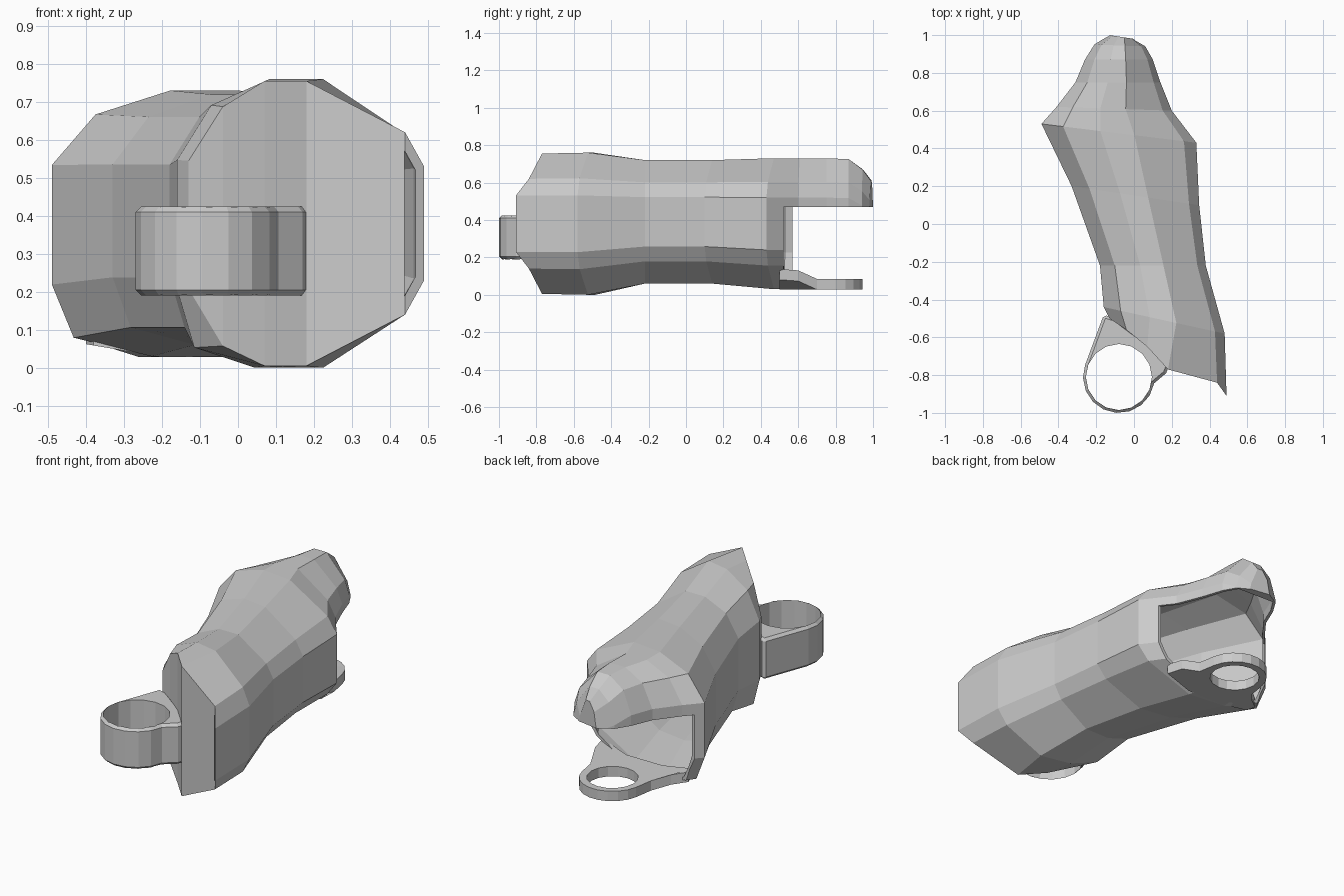
import bpy, bmesh, math

if "Cube" in bpy.data.objects:
    bpy.data.objects.remove(bpy.data.objects["Cube"])


def make_object(name, bm):
    bmesh.ops.recalc_face_normals(bm, faces=bm.faces)
    mesh = bpy.data.meshes.new(name)
    bm.to_mesh(mesh)
    bm.free()
    ob = bpy.data.objects.new(name, mesh)
    bpy.context.collection.objects.link(ob)
    return ob


def prism(name, outline, z0, z1):
    bm = bmesh.new()
    low = [bm.verts.new((x, y, z0)) for x, y in outline]
    high = [bm.verts.new((x, y, z1)) for x, y in outline]
    bm.faces.new(low)
    bm.faces.new(high)
    n = len(outline)
    for i in range(n):
        j = (i + 1) % n
        bm.faces.new((low[i], low[j], high[j], high[i]))
    return make_object(name, bm)


def arc(cx, cy, r, a0, a1, n):
    return [(cx + r * math.cos(math.radians(a0 + (a1 - a0) * i / n)),
             cy + r * math.sin(math.radians(a0 + (a1 - a0) * i / n))) for i in range(n + 1)]


def apply_modifier(ob, mod):
    bpy.context.view_layer.objects.active = ob
    bpy.ops.object.modifier_apply(modifier=mod.name)


def cut(ob, cutter):
    mod = ob.modifiers.new("cut", 'BOOLEAN')
    mod.operation = 'DIFFERENCE'
    mod.solver = 'EXACT'
    mod.object = cutter
    apply_modifier(ob, mod)
    bpy.data.objects.remove(cutter)


# Cross-section of the shell: fractions of width and height
PROFILE = [(0, .27), (0, .72), (.14, .91), (.38, 1), (.6, 1), (.92, .82),
           (1, .7), (1, .3), (.92, .18), (.6, 0), (.32, 0), (.07, .07)]
CAP = [(0, 1, 2, 11), (11, 2, 3, 10), (10, 3, 4, 9), (9, 4, 5, 8), (8, 5, 6, 7)]

# Stations: y at left, y at right, left x, right x, bottom z, top z
STATIONS = [
    (-.44, -.58, -.16, .48, 0, .76),
    (-.22, -.22, -.18, .38, .06, .72),
    (.2, .1, -.33, .345, .06, .72),
    (.53, .43, -.49, .33, .03, .73),
    (.62, .6, -.41, .2, .03, .73),
    (.75, .75, -.31, .14, .03, .73),
    (.87, .87, -.26, .1, .03, .725),
    (.95, .94, -.21, .06, .03, .67),
    (1, .98, -.13, .0, .03, .61),
]

# Front rim curves around the hinge: width fraction -> x, y
FRONT = {0: (-.13, -.5), .07: (-.04, -.56), .14: (-.04, -.56), .32: (.07, -.65),
         .38: (.07, -.65), .6: (.18, -.77), .92: (.44, -.84), 1: (.49, -.91)}


def loft(name, stations, inset=0):
    bm = bmesh.new()
    # Front rim first, pulled inwards when an inset is given
    k = 1 - inset * 4
    rings = [[bm.verts.new((.18 + (FRONT[u][0] - .18) * k, FRONT[u][1] + inset * 1.5,
                            .38 + .75 * (w - .5) * k)) for u, w in PROFILE]]
    for yl, yr, xl, xr, zb, zt in stations:
        xl, xr, zb, zt = xl + inset, xr - inset, zb + inset, zt - inset
        rings.append([bm.verts.new((xl + (xr - xl) * u, yl + (yr - yl) * u, zb + (zt - zb) * w))
                      for u, w in PROFILE])
    n = len(PROFILE)
    for a, b in zip(rings, rings[1:]):
        for i in range(n):
            j = (i + 1) % n
            bm.faces.new((a[i], a[j], b[j], b[i]))
    for ring in (rings[0], rings[-1]):
        for q in CAP:
            bm.faces.new([ring[i] for i in q])
    return make_object(name, bm)


# Thin hollow shell, with the open slot under the rear hood
shell = loft("limb_shell", STATIONS)
cut(shell, loft("cavity_cutter", STATIONS[:-1], inset=.018))
cut(shell, prism("slot_cutter", [(-.7, .6), (-.49, .57), (-.33, .57), (.2, .52), (.7, .52),
                                 (.7, 1.3), (-.7, 1.3)], -.2, .47))

# Lower fork plate with its eyelet, edges turned up to meet the shell
plate = prism("lower_fork_plate",
              [(-.2, .5), (-.38, .5), (-.4, .55), (-.33, .61), (-.26, .69)]
              + arc(-.07, .77, .175, 170, 10, 9)
              + [(.12, .7), (.16, .6), (.18, .5), (.03, .5)], .028, .085)
cut(plate, prism("eyelet_cutter", arc(-.07, .77, .135, 0, 337.5, 15), -.1, .3))
for v in plate.data.vertices:
    if v.co.y < .65:
        v.co.z += .17 * max(0, -.2 - v.co.x) + .35 * max(0, v.co.x - .03)

# Front hinge ring and its neck
hinge = prism("front_hinge_ring",
              arc(-.08, -.81, .19, 160, 350, 9)
              + [(.17, -.79), (.19, -.74), (.06, -.62), (-.1, -.5), (-.16, -.48)], .19, .425)
bevel = hinge.modifiers.new("bevel", 'BEVEL')
bevel.width = .015
bevel.segments = 1
bevel.limit_method = 'ANGLE'
bevel.angle_limit = math.radians(70)
apply_modifier(hinge, bevel)
cut(hinge, prism("hinge_cutter", arc(-.08, -.81, .175, 0, 337.5, 15), 0, .7))
